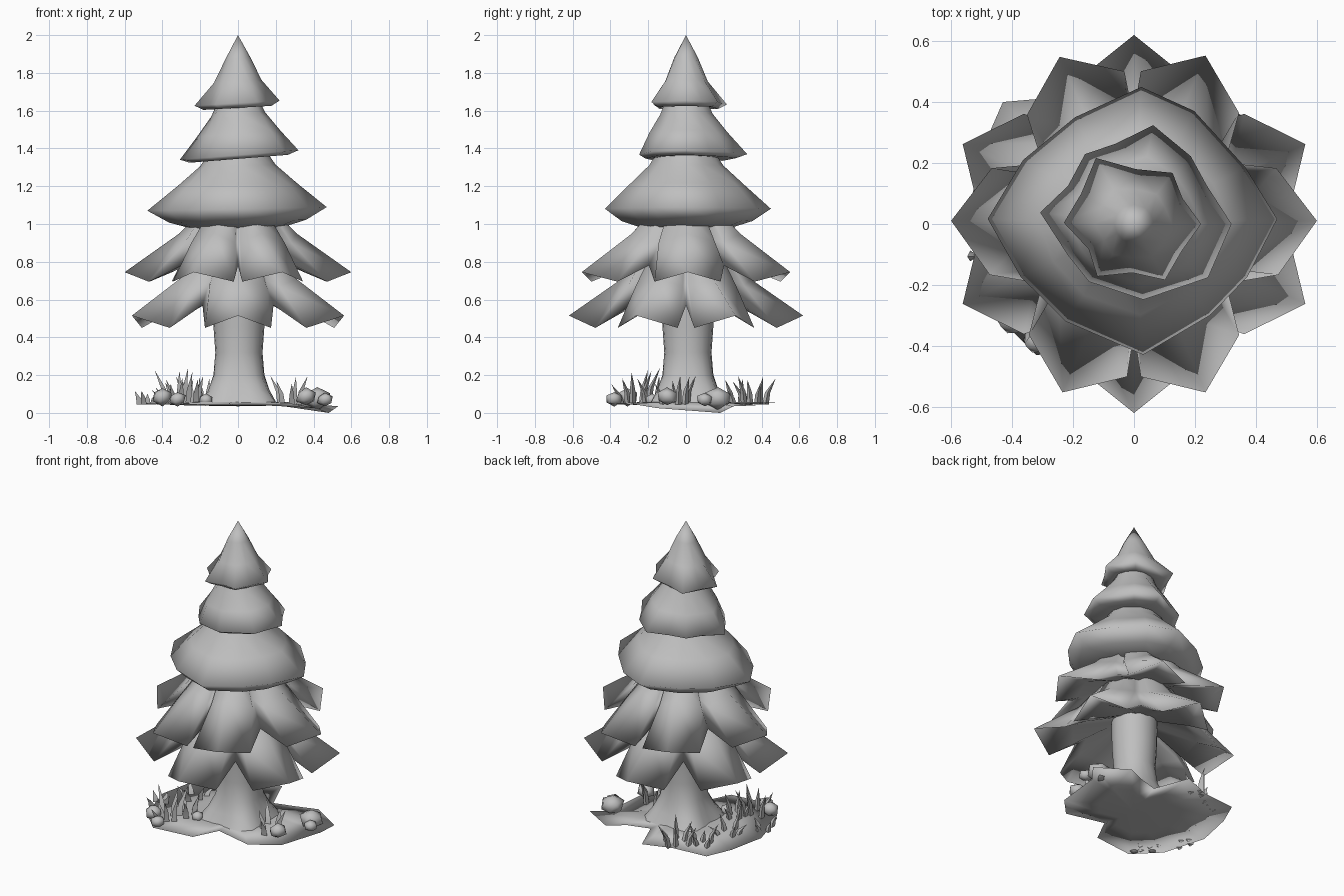
import bpy, bmesh, math, random
from mathutils import Vector

random.seed(4)
if "Cube" in bpy.data.objects:
    bpy.data.objects.remove(bpy.data.objects["Cube"])

grey = bpy.data.materials.new("plain grey")
grey.use_nodes = True
GREY = (0.52, 0.52, 0.52, 1)
grey.diffuse_color = GREY
grey.node_tree.nodes["Principled BSDF"].inputs["Base Color"].default_value = GREY


def finish(name, bm, angle):
    """Turn a bmesh into a named, smooth shaded object."""
    bmesh.ops.recalc_face_normals(bm, faces=bm.faces)
    mesh = bpy.data.meshes.new(name)
    bm.to_mesh(mesh)
    bm.free()
    ob = bpy.data.objects.new(name, mesh)
    bpy.context.collection.objects.link(ob)
    mesh.materials.append(grey)
    bpy.ops.object.select_all(action="DESELECT")
    ob.select_set(True)
    bpy.context.view_layer.objects.active = ob
    bpy.ops.object.shade_smooth_by_angle(angle=math.radians(angle))


def polar(deg, r, z):
    a = math.radians(deg)
    return Vector((r * math.cos(a), r * math.sin(a), z))


def loft(name, rings, top=None, bottom=None):
    """Bridge closed rings of points, optionally closing either end to a point."""
    bm = bmesh.new()
    rows = [[bm.verts.new(p) for p in ring] for ring in rings]
    n = len(rows[0])
    for a, b in zip(rows, rows[1:]):
        for i in range(n):
            j = (i + 1) % n
            bm.faces.new((a[i], a[j], b[j], b[i]))
    for end, row in ((top, rows[0]), (bottom, rows[-1])):
        if end:
            v = bm.verts.new(end)
            for i in range(n):
                bm.faces.new((v, row[i], row[(i + 1) % n]))
    finish(name, bm, 180)


def petal_tier(name, tips, rings):
    """Each ring gives tip (radius, z), corner (distance, half width, z), valley (radius, z)."""
    loops = []
    for tip, (dist, wide, low), valley in rings:
        loop = []
        for i, t in enumerate(tips):
            before = (t - tips[i - 1]) % 360 / 2
            after = (tips[(i + 1) % len(tips)] - t) % 360 / 2
            side = [min(wide, dist * math.tan(math.radians(g)) * .88) for g in (before, after)]
            loop += [polar(t, dist, low) + polar(t - 90, side[0], 0),
                     polar(t, *tip),
                     polar(t, dist, low) + polar(t + 90, side[1], 0),
                     polar(t + after, *valley)]
        loops.append(loop)
    loft(name, loops)


def round_tier(name, outline, rings, tilt, apex=None):
    """Rings are (scale, z, roundness) of an (angle, radius) outline."""
    mean = sum(r for _, r in outline) / len(outline)
    loops = []
    for s, z, k in rings:
        loop = [polar(a, s * (r + (mean - r) * k), z) for a, r in outline]
        loops.append([p + Vector((0, 0, tilt * p.x)) for p in loop])
    loft(name, loops, apex)


# Drooping branch tiers
petal_tier("lowest_branches", [25, 90, 155, 205, 270, 335], [
    ((.22, .86), (.20, .10, .86), (.2, .86)),
    ((.34, .71), (.31, .15, .67), (.28, .70)),
    ((.62, .515), (.48, .175, .45), (.35, .57)),
    ((.38, .57), (.34, .14, .53), (.30, .59)),
    ((.12, .64), (.12, .05, .64), (.12, .64))])
petal_tier("low_branches", [1, 67, 114, 179, 247, 293], [
    ((.20, 1.06), (.18, .09, 1.06), (.18, 1.06)),
    ((.31, .95), (.28, .15, .90), (.24, .92)),
    ((.60, .745), (.47, .175, .695), (.36, .78)),
    ((.38, .79), (.34, .14, .75), (.30, .80)),
    ((.18, .84), (.17, .07, .84), (.18, .84))])

# Rounded upper tiers
round_tier("middle_branches",
           [(2, .47), (27, .41), (62, .42), (87, .45), (119, .40), (150, .42),
            (178, .48), (205, .41), (235, .39), (274, .43), (310, .39), (335, .41)],
           [(.36, 1.38, 1), (.46, 1.31, .8), (.70, 1.21, .5), (1, 1.08, 0),
            (.80, 1.015, .4), (.56, .98, .8), (.35, 1.0, 1)], .02)
round_tier("upper_branches",
           [(0, .32), (28, .27), (50, .29), (79, .33), (103, .27), (125, .28),
            (150, .25), (173, .31), (205, .24), (232, .24), (277, .25), (324, .30)],
           [(.38, 1.66, 1), (.50, 1.58, .8), (.74, 1.48, .5), (1, 1.365, 0),
            (.85, 1.345, .2), (.55, 1.35, 1)], .08)
round_tier("top_branches",
           [(0, .22), (28, .18), (53, .21), (88, .18), (120, .25), (150, .2),
            (179, .23), (209, .17), (235, .21), (268, .16), (299, .21), (330, .18)],
           [(.32, 1.88, .9), (.60, 1.755, .6), (1, 1.64, 0),
            (.82, 1.615, .2), (.5, 1.63, 1)], .06, (0, 0, 2))


# Trunk with root lobes on the diagonals
def trunk_ring(r, z, lobe):
    return [polar(i * 18, r - lobe * math.cos(math.radians(i * 72)), z)
            + Vector((.005, .01, 0)) for i in range(20)]


loft("trunk", [trunk_ring(*v) for v in (
    (.14, .68, 0), (.135, .46, 0), (.125, .32, 0), (.14, .2, .005),
    (.175, .12, .015), (.22, .05, .03))])

# Uneven ground patch, a thin slab with deep notches
edge = [(-.55, 0, .05), (-.50, .24, .05), (-.43, .40, .05), (-.20, .42, .05),
        (-.02, .49, .055), (.07, .27, .05), (.21, .31, .05), (.33, .37, .04),
        (.53, .25, .035), (.48, .18, 0), (.42, -.15, .025), (.28, -.30, .05),
        (.03, -.24, .05), (-.05, -.40, .05), (-.32, -.43, .05), (-.47, -.28, .05)]
inner_top, inner_low = ([(x * .5, y * .5, h) for x, y, _ in edge] for h in (.058, .04))
loft("ground", [inner_top, edge, inner_low], (0, 0, .06), (0, 0, .035))

# Rocks
for i, (x, y, z, r) in enumerate([(.42, .17, .075, .075), (.36, -.10, .085, .055),
                                  (-.40, -.31, .085, .055), (-.32, -.38, .075, .045),
                                  (.46, .10, .07, .045), (-.17, -.18, .07, .04)]):
    bm = bmesh.new()
    bmesh.ops.create_icosphere(bm, subdivisions=1, radius=r)
    for v in bm.verts:
        v.co *= random.uniform(.9, 1.12)
        v.co = Vector((v.co.x + x, v.co.y + y, max(v.co.z * .85 + z, .012)))
    finish(f"rock_{i + 1}", bm, 60)


# Grass tufts: bent, tapering three-sided blades
def add_blade(bm, base, lean, height, width):
    rows = []
    for t in (0, .45):
        mid = base + lean * t * t + Vector((0, 0, height * t))
        rows.append([bm.verts.new(mid + polar(120 * k, width * (1 - .4 * t), 0))
                     for k in range(3)])
    tip = bm.verts.new(base + lean + Vector((0, 0, height)))
    for k in range(3):
        j = (k + 1) % 3
        bm.faces.new((rows[0][k], rows[0][j], rows[1][j], rows[1][k]))
        bm.faces.new((rows[1][k], rows[1][j], tip))


for i, (x, y, count, height) in enumerate([
        (-.32, -.27, 7, .19), (-.49, -.10, 4, .09), (.27, -.05, 5, .19),
        (-.18, .36, 6, .15), (-.30, .28, 5, .13), (-.25, -.16, 5, .16),
        (-.36, .06, 5, .13)]):
    bm = bmesh.new()
    for k in range(count):
        off = polar(k * 360 / count + random.uniform(-20, 20), random.uniform(.03, .08), 0)
        add_blade(bm, Vector((x, y, .045)) + off, off * random.uniform(.5, 1),
                  height * random.uniform(.55, 1.05), .02)
    finish(f"grass_tuft_{i + 1}", bm, 60)
